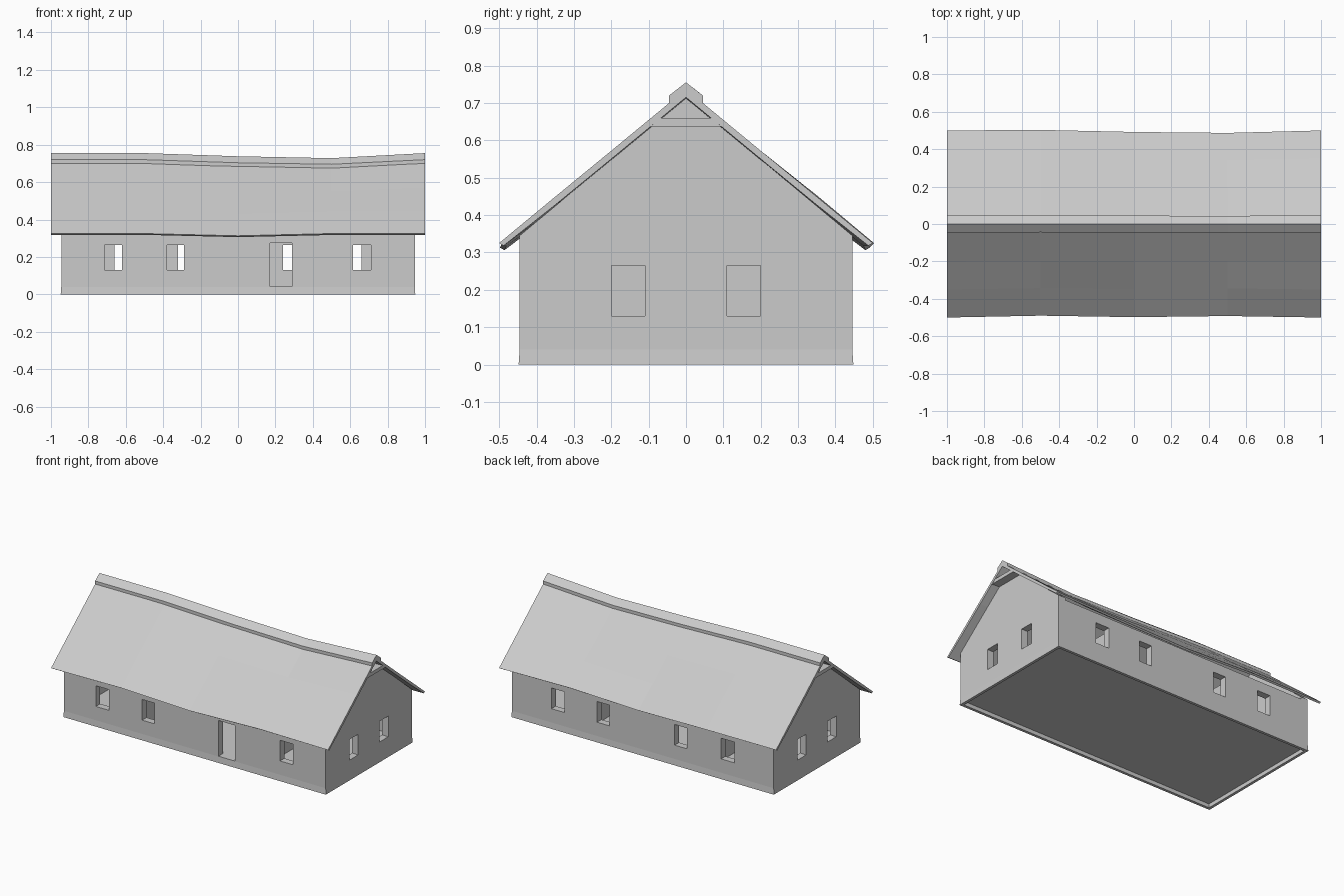
import bpy, bmesh

if "Cube" in bpy.data.objects:
    bpy.data.objects.remove(bpy.data.objects["Cube"])

XS = (-1, -0.5, 0, 0.5, 1)                # stations along the sagging roof
RIDGE_DZ = (0, 0, -0.017, -0.027, 0)
EAVE_DZ = (0, 0, -0.012, 0, 0)
FRONT_DY = (0, 0.01, 0.002, 0.008, 0)
BACK_DY = (0, 0.003, -0.008, -0.013, 0)
BUMP = (0, 0.002, -0.004, 0.004, 0)


def make(name, verts, faces):
    me = bpy.data.meshes.new(name)
    me.from_pydata(verts, [], faces)
    bm = bmesh.new()
    bm.from_mesh(me)
    bmesh.ops.recalc_face_normals(bm, faces=bm.faces)
    bm.to_mesh(me)
    bm.free()
    ob = bpy.data.objects.new(name, me)
    bpy.context.collection.objects.link(ob)
    return ob


def loft(name, rings):
    """Closed solid through a list of equal-sized rings."""
    n, m = len(rings[0]), len(rings)
    verts = [p for r in rings for p in r]
    faces = [(k*n+i, k*n+(i+1) % n, (k+1)*n+(i+1) % n, (k+1)*n+i)
             for k in range(m-1) for i in range(n)]
    faces += [tuple(range(n)), tuple((m-1)*n+i for i in range(n))]
    return make(name, verts, faces)


def rect(x, y, z):
    return [(-x, -y, z), (x, -y, z), (x, y, z), (-x, y, z)]


def boxes(name, bounds):
    verts, faces = [], []
    for x0, x1, y0, y1, z0, z1 in bounds:
        b = len(verts)
        verts += [(x, y, z) for z in (z0, z1) for x, y in
                  ((x0, y0), (x1, y0), (x1, y1), (x0, y1))]
        faces += [tuple(b+i for i in f) for f in
                  ((3, 2, 1, 0), (4, 5, 6, 7), (0, 1, 5, 4),
                   (1, 2, 6, 5), (2, 3, 7, 6), (3, 0, 4, 7))]
    return make(name, verts, faces)


def cut(ob, bounds):
    cutter = boxes("cutter", bounds)
    cutter.hide_render = True
    mod = ob.modifiers.new("cut", 'BOOLEAN')
    mod.operation, mod.solver, mod.object = 'DIFFERENCE', 'EXACT', cutter
    bpy.context.view_layer.objects.active = ob
    bpy.ops.object.modifier_apply(modifier="cut")
    bpy.data.objects.remove(cutter)


def sag(k, y, z):
    t = min(abs(y) / 0.5, 1)
    dy = (FRONT_DY if y < 0 else BACK_DY)[k] * t
    dz = RIDGE_DZ[k]*(1-t) + EAVE_DZ[k]*t
    if 0.1 < abs(y) < 0.4:
        dz += BUMP[k] * (1 if abs(y) > 0.3 else -1)
    return (XS[k], y + dy, z + dz)


def roof_strip(name, half):
    """Mirror a half profile (ridge top -> side -> ridge underside) and sag it."""
    prof = half + [(-y, z) for y, z in half[-2:0:-1]]
    return loft(name, [[sag(k, y, z) for y, z in prof] for k in range(len(XS))])


# Walls with slightly flared plinth, three rooms, hollow underside and openings
walls = loft("walls", [rect(0.948, 0.448, 0), rect(0.945, 0.445, 0.04),
                       rect(0.945, 0.445, 0.33)])
cut(walls, [(a, b, -0.4, 0.4, 0.04, 0.5)
            for a, b in ((-0.9, -0.47), (-0.43, 0.43), (0.47, 0.9))])
cut(walls, [(-0.93, 0.93, -0.43, 0.43, -0.1, 0.025)])
W = (0.13, 0.265)
front = [(a, b, -0.5, -0.38) + W for a, b in
         ((-0.715, -0.62), (-0.38, -0.29), (0.615, 0.71))]
back = [(a, b, 0.38, 0.5) + W for a, b in
        ((-0.66, -0.565), (-0.32, -0.23), (0.24, 0.33), (0.565, 0.66))]
ends = [(a, b, c, d) + W for a, b in ((-1, -0.88), (0.88, 1))
        for c, d in ((-0.2, -0.11), (0.11, 0.2))]
cut(walls, front + back + ends + [(0.17, 0.29, -0.5, -0.38, 0.042, 0.275)])

# Gable ends and the collar boards tucked under the roof overhang
for side, s in (("left", -1), ("right", 1)):
    tri = ((-0.445, 0.33), (0.445, 0.33), (0.445, 0.345), (0, 0.715), (-0.445, 0.345))
    loft(side + "_gable", [[(s*x, y, z) for y, z in tri] for x in (0.895, 0.945)])
    board = ((-0.1, 0.637), (0.1, 0.637), (0.07, 0.66), (-0.07, 0.66))
    loft(side + "_collar_board", [[(s*x, y, z) for y, z in board] for x in (0.94, 0.998)])

# Sagging roof slab and ridge cap
roof_strip("roof", [(0, 0.737), (0.2, 0.572), (0.35, 0.449), (0.5, 0.325),
                    (0.488, 0.318), (0.35, 0.427), (0.2, 0.55), (0, 0.715)])
roof_strip("ridge_cap", [(0, 0.755), (0.045, 0.72), (0.045, 0.699), (0, 0.734)])
